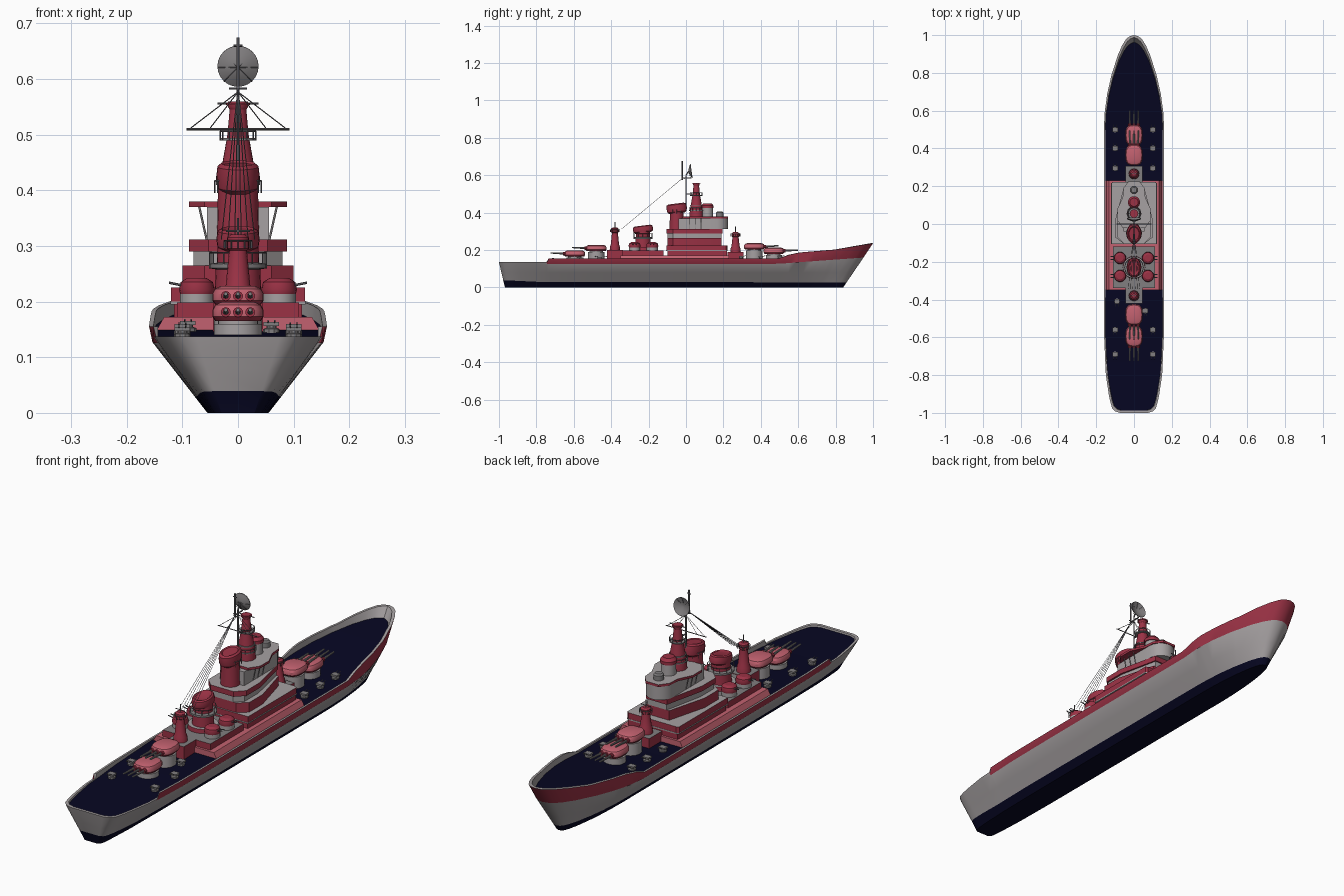
import bpy, bmesh, math
from mathutils import Matrix, Vector

if "Cube" in bpy.data.objects:
    bpy.data.objects.remove(bpy.data.objects["Cube"])

def material(name, c):
    m = bpy.data.materials.new(name)
    m.diffuse_color = (*c, 1)
    m.use_nodes = True
    m.node_tree.nodes["Principled BSDF"].inputs["Base Color"].default_value = m.diffuse_color
    return m

MATS = [material("navy", (0.002, 0.002, 0.016)), material("hull_grey", (0.38, 0.355, 0.36)),
        material("red", (0.33, 0.032, 0.06)), material("pink", (0.54, 0.12, 0.16)),
        material("dark_grey", (0.15, 0.145, 0.16)), material("mid_grey", (0.22, 0.21, 0.215))]
NAVY, GREY, RED, PINK, DARK, MID = range(6)

def finish(name, bm, mat=None):
    if mat is not None:
        for f in bm.faces:
            f.material_index = mat
    bmesh.ops.recalc_face_normals(bm, faces=bm.faces)
    me = bpy.data.meshes.new(name)
    bm.to_mesh(me)
    bm.free()
    for m in MATS:
        me.materials.append(m)
    ob = bpy.data.objects.new(name, me)
    bpy.context.collection.objects.link(ob)
    return ob

def lathe(name, prof, pos, mat, segs=24, mats=None, sx=1, sy=1, rot=None):
    # revolve (radius, z) points; mats gives one colour per band
    bm = bmesh.new()
    M = Matrix.Translation(pos) @ (rot or Matrix()) @ Matrix.Diagonal((sx, sy, 1, 1))
    rings = [[bm.verts.new(M @ Vector((r * math.cos(a), r * math.sin(a), z)))
              for a in (2 * math.pi * i / segs for i in range(segs))] for r, z in prof]
    for k in range(len(rings) - 1):
        for i in range(segs):
            j = (i + 1) % segs
            f = bm.faces.new((rings[k][i], rings[k][j], rings[k + 1][j], rings[k + 1][i]))
            f.material_index = mats[k] if mats else mat
    bm.faces.new(rings[0][::-1]).material_index = mat
    bm.faces.new(rings[-1]).material_index = mats[-1] if mats else mat
    return finish(name, bm)

def prism(name, half, z0, z1, side, top, taper=1):
    # mirrored plan outline extruded upwards
    pts = half + [(-x, y) for x, y in reversed(half)]
    bm = bmesh.new()
    lo = [bm.verts.new((x, y, z0)) for x, y in pts]
    hi = [bm.verts.new((x * taper, y, z1)) for x, y in pts]
    for i in range(len(pts)):
        j = (i + 1) % len(pts)
        bm.faces.new((lo[i], lo[j], hi[j], hi[i])).material_index = side
    bm.faces.new(hi).material_index = top
    bm.faces.new(lo[::-1]).material_index = side
    return finish(name, bm)

def box(name, c, s, mat):
    bm = bmesh.new()
    bmesh.ops.create_cube(bm, size=1, matrix=Matrix.Translation(c) @ Matrix.Diagonal((*s, 1)))
    return finish(name, bm, mat)

def rods(name, segs, r, mat, sides=6, r2=None):
    bm = bmesh.new()
    for a, b in segs:
        a, b = Vector(a), Vector(b)
        M = Matrix.Translation((a + b) / 2) @ (b - a).to_track_quat('Z', 'Y').to_matrix().to_4x4()
        bmesh.ops.create_cone(bm, cap_ends=True, segments=sides, radius1=r, radius2=r2 or r,
                              depth=(b - a).length, matrix=M)
    return finish(name, bm, mat)

def railing(name, x, y, z, r, h, n=12, mat=DARK):
    p = [(x + r * math.cos(2 * math.pi * i / n), y + r * math.sin(2 * math.pi * i / n)) for i in range(n)]
    segs = [((*p[i], z), (*p[i], z + h)) for i in range(n)]
    segs += [((*p[i], z + h), (*p[(i + 1) % n], z + h)) for i in range(n)]
    rods(name, segs, 0.0013, mat, 4)

def interp(t, y):
    for (a, u), (b, v) in zip(t, t[1:]):
        if y <= b:
            return u + (v - u) * (y - a) / (b - a)
    return t[-1][1]

# Hull: lofted stations with raked bow, bulwark and inset deck
WIDTH = [(-1, .075), (-.992, .1), (-.975, .116), (-.94, .126), (-.9, .134), (-.8, .149), (-.6, .158), (-.35, .16),
         (.5, .16), (.6, .155), (.7, .142), (.8, .12), (.9, .087), (.95, .063), (.98, .042), (.993, .025), (1, 0)]
TOP = [(-1, .137), (-.745, .137), (-.735, .155), (.5, .156), (.56, .175), (.62, .187), (.82, .203), (1, .237)]
DECK = [(-1, .13), (-.735, .134), (-.35, .149), (.5, .149), (1, .197)]
STRIPE = [(-1, .125), (.5, .127), (1, .16)]
WATER = [(-1, .039), (-.8, .03), (1, .027)]
stations = sorted({y for y, _ in WIDTH + TOP} | {.23, 0, .66, .75, .85})

def hull_point(Y, z):
    w = interp(WIDTH, Y)
    b = .055 * (w / .16) ** .8
    x = b + (w - b) * min(1, z / .135)
    y = Y - (1 - (.84 + .16 * min(1, z / .235))) * max(0, (Y - .5) / .5)
    y += .032 * (1 - min(1, z / .135)) * max(0, (-Y - .6) / .4)
    return x, y, z

bm = bmesh.new()
rows = []
for Y in stations:
    t, d = interp(TOP, Y), interp(DECK, Y)
    pts = [hull_point(Y, z) for z in (0, interp(WATER, Y), .08, interp(STRIPE, Y), t)]
    inner = []
    for z in (t, d):
        x, y, _ = hull_point(Y, z)
        inner.append((max(0, x - .008), y * .988, z))
    pts = [(0, pts[0][1], 0)] + pts + inner + [(0, inner[1][1], d)]
    rows.append([[bm.verts.new((s * p[0], p[1], p[2])) for p in pts] for s in (1, -1)])
for n in range(len(rows) - 1):
    ym = (stations[n] + stations[n + 1]) / 2
    band = [NAVY, NAVY, GREY, GREY, RED if ym > -.745 else GREY, GREY, GREY, RED if -.35 < ym < .23 else NAVY]
    for s in (0, 1):
        a, b = rows[n][s], rows[n + 1][s]
        for k in range(8):
            bm.faces.new((a[k], b[k], b[k + 1], a[k + 1])).material_index = band[k]
R, L = rows[0]
for k in range(1, 7):
    bm.faces.new((R[k], R[k + 1], L[k + 1], L[k])).material_index = NAVY if k == 1 else GREY
bmesh.ops.remove_doubles(bm, verts=bm.verts, dist=.0002)
bmesh.ops.dissolve_degenerate(bm, edges=bm.edges, dist=.0001)
finish("hull", bm)

# Stepped superstructure
prism("deckhouse_base", [(.148, -.35), (.148, .23)], .145, .172, PINK, PINK, .9)
prism("aft_platform", [(.11, -.34), (.11, -.12)], .17, .198, RED, MID)
prism("lower_house", [(.115, -.1), (.115, .22)], .17, .2, RED, GREY)
prism("lower_house_band", [(.12, -.105), (.12, .215), (.11, .222)], .2, .225, RED, GREY)
prism("lower_house_trim", [(.121, -.106), (.121, .216), (.111, .223)], .195, .2, GREY, GREY)
hexagon = lambda w, e=0: [(w * .6, -.1 - e), (w, -.07), (w, .02), (w * .55, .19 + e)]
prism("middle_house", hexagon(.1), .225, .265, RED, GREY)
prism("upper_house", hexagon(.08), .265, .29, GREY, GREY)
prism("upper_house_band", hexagon(.088, .005), .29, .312, RED, GREY)
bridge = lambda w, y0, e: [(w, y0), (w, .13)] + [(w * math.cos(a), .165 + (.06 + e) * math.sin(a))
                                               for a in (0, .35, .7, 1.05, 1.4)]
prism("bridge", bridge(.056, -.04, 0), .312, .37, GREY, GREY)
prism("bridge_wing_plate", [(.06, -.02), (.088, .02), (.088, .08), (.06, .14), (.056, .19), (.03, .225)],
      .37, .38, RED, GREY)
rods("bridge_wing_posts", [((s * .056, y, .31), (s * .07, y, .372)) for s in (1, -1) for y in (.02, .05, .08)],
     .002, GREY)

# Funnels with tilted caps
tilt = Matrix.Rotation(math.radians(7), 4, 'X')
lathe("main_funnel", [(.042, .22), (.038, .3), (.036, .405)], (0, -.05, 0), RED)
lathe("main_funnel_cap", [(.03, -.028), (.037, -.02), (.039, .0), (.037, .018), (.03, .024), (.026, .02)],
      (0, -.05, .425), RED, sy=1.4, rot=tilt)
railing("main_funnel_rail", 0, -.05, .395, .042, .022)
lathe("aft_funnel", [(.06, .195), (.058, .215), (.042, .215), (.04, .258), (.052, .26), (.052, .268), (.038, .27),
                     (.037, .3)], (0, -.23, 0), RED, mats=[RED, GREY, RED, MID, MID, MID, RED])
lathe("aft_funnel_cap", [(.03, -.02), (.037, -.014), (.039, .0), (.036, .014), (.03, .018), (.026, .015)],
      (0, -.23, .313), RED, sy=1.4, rot=tilt)
railing("aft_funnel_rail", 0, -.23, .268, .051, .02)

# Main mast tower, director and bridge-top gear
lathe("mast_tower", [(.037, .375), (.034, .415), (.027, .455), (.019, .5), (.015, .545), (.018, .55), (.018, .56)],
      (0, .055, 0), RED)
for i, (z, r) in enumerate([(.41, .038), (.435, .034), (.49, .032), (.553, .022)]):
    lathe(f"mast_platform_{i}", [(r, z), (r, z + .004)], (0, .055, 0), MID if i < 3 else RED, 16)
    if i in (0, 2):
        railing(f"mast_platform_rail_{i}", 0, .055, z, r, .016)
rods("mast_top_bar", [((-.037, .055, .556), (.037, .055, .556))], .002, DARK)
lathe("forward_director", [(.03, .375), (.028, .425), (.032, .425), (.032, .438), (.022, .45)], (0, .115, 0), GREY,
      mats=[GREY, RED, RED, RED])
lathe("bridge_searchlight", [(.02, .375), (.02, .4), (.014, .406)], (0, .18, 0), MID, 16)

# Pole mast, yard, radar dish and rigging
rods("pole_mast", [((0, 0, .44), (0, 0, .6)), ((0, -.02, .575), (0, -.02, .675)), ((0, -.025, .585), (0, .03, .585)),
                   ((0, 0, .6), (0, .012, .62)), ((0, 0, .5), (0, .055, .5))], .003, DARK)
rods("mast_yard", [((-.093, 0, .51), (.093, 0, .51)), ((-.008, -.02, .66), (.008, -.02, .66)),
                   ((-.016, -.01, .583), (.016, -.01, .583))], .002, DARK)
rods("yard_stays", [((0, 0, .577), (s * x, 0, .512)) for s in (1, -1) for x in (.085, .05)], .001, DARK, 4)
face = Matrix.Rotation(math.radians(-82), 4, 'X')
lathe("radar_dish", [(.003, 0), (.02, .004), (.037, .013), (.037, .016), (.02, .007), (.003, .003)],
      (0, .014, .621), MID, rot=face)
ribs = [math.pi * i / 4 for i in range(8)]
rods("radar_dish_ribs", [((0, .012, .621), (.036 * math.cos(a), .025, .621 + .036 * math.sin(a))) for a in ribs],
     .001, DARK, 4)
rods("rigging", [((0, -.02, .583), (x, -.345, .312)) for x in (-.03, -.018, -.006, .006, .018, .03)], .0009, DARK, 4)

# Smaller fore and aft control towers
for name, y, z0, h in (("fore", .265, .19, .1), ("aft", -.38, .2, .115)):
    prism(f"{name}_tower_base", [(.045, y - .042), (.045, y + .042)], .145, z0, RED, MID)
    lathe(f"{name}_tower", [(.028, z0), (.026, z0 + .02), (.022, z0 + .03), (.016, z0 + h * .8), (.02, z0 + h * .83),
                            (.02, z0 + h), (.012, z0 + h + .006)], (0, y, 0), RED, 16)
    railing(f"{name}_tower_rail", 0, y, z0 + h * .83, .025, .014)
    rods(f"{name}_tower_aerial", [((0, y, z0 + h), (0, y, z0 + h + .035)),
                                  ((-.022, y, z0 + h + .012), (.022, y, z0 + h + .012))], .0018, DARK)

# Triple-gun main turrets, rounded in plan, on barbettes
sq = lambda v: math.copysign(abs(v) ** .7, v)
for i, (y, z, d) in enumerate([(.365, .203, 1), (.47, .18, 1), (-.48, .194, -1), (-.595, .165, -1)]):
    lathe(f"barbette_{i}", [(.043, .14), (.043, z - .005), (.036, z - .005), (.036, z + .004)], (0, y, 0), GREY)
    bm = bmesh.new()
    rings = [[bm.verts.new((.046 * k * sq(math.cos(a)), y + .056 * k * sq(math.sin(a)), z + h))
              for a in (2 * math.pi * j / 24 for j in range(24))]
             for k, h in ((.88, 0), (1, .008), (1, .02), (.9, .029), (.68, .034))]
    for n in range(4):
        for j in range(24):
            q = (j + 1) % 24
            f = bm.faces.new((rings[n][j], rings[n][q], rings[n + 1][q], rings[n + 1][j]))
            f.material_index = RED if n == 0 else PINK
    bm.faces.new(rings[0][::-1]).material_index = RED
    bm.faces.new(rings[-1]).material_index = PINK
    finish(f"main_turret_{i}", bm)
    xs = (-.022, 0, .022)
    rods(f"gun_sleeves_{i}", [((x, y + d * .04, z + .016), (x, y + d * .062, z + .016)) for x in xs], .009, RED, 10)
    rods(f"gun_barrels_{i}", [((x, y + d * .05, z + .016), (x, y + d * .13, z + .02)) for x in xs], .0055, MID, 8,
         .0035)

# Secondary turrets beside the aft funnel
for x in (-.074, .074):
    for y in (-.18, -.275):
        n = f"{'left' if x < 0 else 'right'}_{'fore' if y > -.2 else 'aft'}"
        lathe(f"secondary_mount_{n}", [(.03, .195), (.03, .216)], (x, y, 0), GREY, 20)
        lathe(f"secondary_turret_{n}", [(.03, .214), (.032, .222), (.029, .235), (.018, .242)], (x, y, 0), RED, 20)
        s = 1 if x > 0 else -1
        rods(f"secondary_guns_{n}", [((x + s * .02, y + e, .228), (x + s * .05, y + e, .234)) for e in (-.008, .008)],
             .0022, DARK)

# Light deck guns
spots = [(s * .1, y) for s in (1, -1) for y in (.5, .4, .295, -.56, -.69)] + [(-.09, -.41), (.06, -.46)]
for i, (x, y) in enumerate(spots):
    z = interp(DECK, y)
    lathe(f"deck_gun_base_{i}", [(.015, z - .002), (.015, z + .006), (.009, z + .008), (.009, z + .014)], (x, y, 0),
          MID, 10)
    box(f"deck_gun_body_{i}", (x, y, z + .015), (.028, .024, .007), MID)
    d = 1 if y > 0 else -1
    rods(f"deck_gun_barrels_{i}", [((x + e, y, z + .016), (x + e, y + d * .026, z + .021)) for e in (-.006, .006)],
         .0015, DARK)

# Smooth shading on curved parts, sharp edges kept
bpy.ops.object.select_all(action='SELECT')
bpy.context.view_layer.objects.active = bpy.data.objects["hull"]
bpy.ops.object.shade_smooth_by_angle(angle=math.radians(32))
